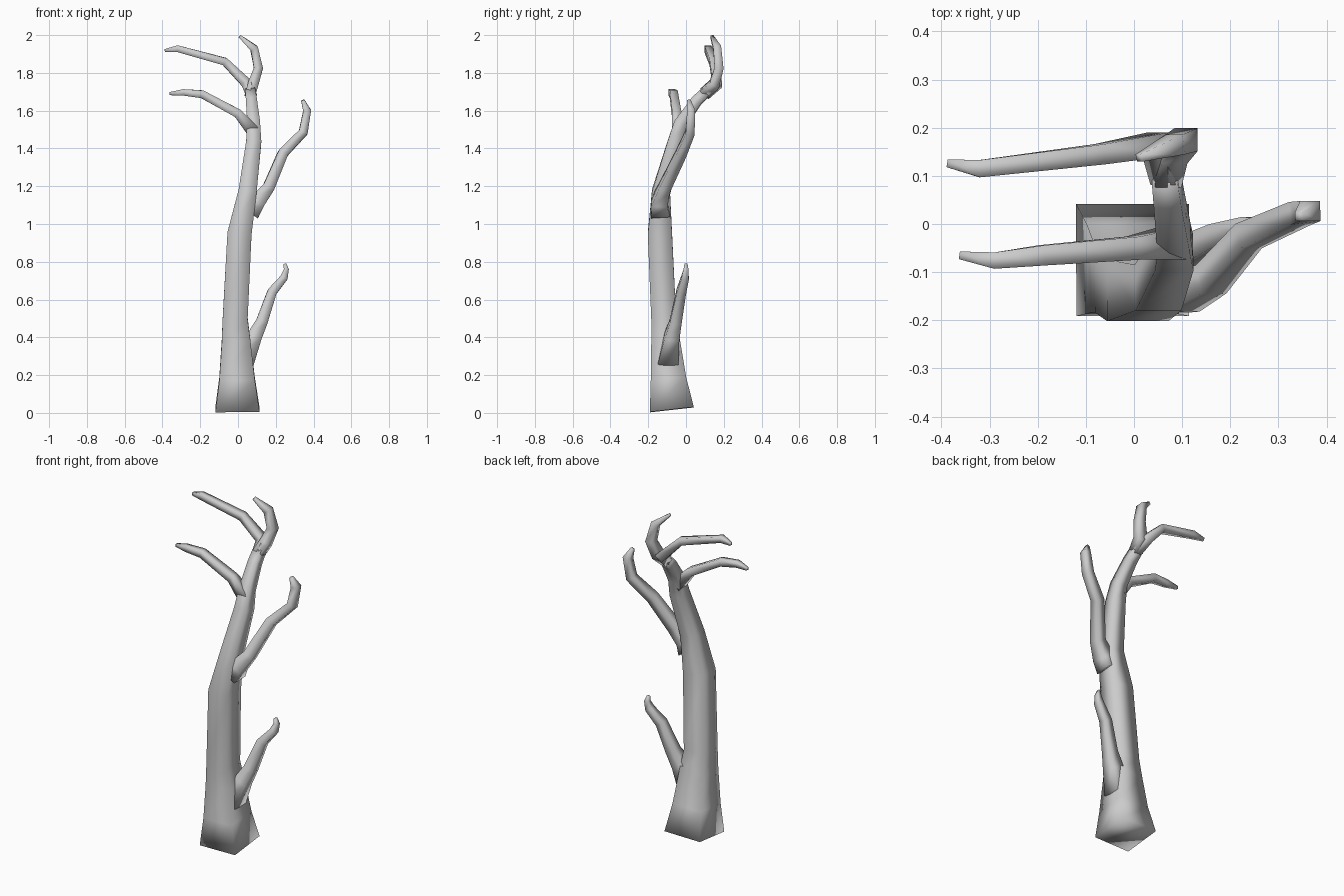
import bpy, bmesh
from mathutils import Vector


def limb(name, stations):
    """Square tube swept through (x, y, z, half_width) stations."""
    pts = [Vector(s[:3]) for s in stations]
    bm = bmesh.new()
    rings = []
    last = len(pts) - 1
    for i, p in enumerate(pts):
        a = (p - pts[i - 1]).normalized() if i > 0 else Vector()
        b = (pts[i + 1] - p).normalized() if i < last else Vector()
        t = (a + b).normalized()
        u = Vector((0, 1, 0))
        u = (u - t * u.dot(t)).normalized()
        v = t.cross(u)
        r = stations[i][3]
        rings.append([bm.verts.new(p + r * (u * su + v * sv))
                      for su, sv in ((-1, -1), (1, -1), (1, 1), (-1, 1))])
    for lo, hi in zip(rings, rings[1:]):
        for k in range(4):
            m = (k + 1) % 4
            bm.faces.new((lo[k], lo[m], hi[m], hi[k]))
    bm.faces.new(rings[0])
    bm.faces.new(rings[-1])
    bmesh.ops.recalc_face_normals(bm, faces=bm.faces)
    for f in bm.faces:
        f.smooth = True
    me = bpy.data.meshes.new(name)
    bm.to_mesh(me)
    bm.free()
    ob = bpy.data.objects.new(name, me)
    bpy.context.collection.objects.link(ob)
    return ob


# Trunk, leaning forward then sweeping back toward the crown
limb("trunk", [
    (-0.003, -0.075, 0.017, 0.117), (-0.005, -0.093, 0.18, 0.094),
    (-0.01, -0.108, 0.38, 0.076), (-0.015, -0.118, 0.50, 0.066),
    (0.008, -0.138, 0.95, 0.064), (0.05, -0.132, 1.17, 0.048),
    (0.083, -0.058, 1.43, 0.040), (0.083, -0.03, 1.53, 0.034),
    (0.072, 0.055, 1.65, 0.029), (0.066, 0.105, 1.70, 0.027)])

# Low branch on the right
limb("low_right_branch", [
    (0.03, -0.095, 0.27, 0.055), (0.085, -0.075, 0.40, 0.040),
    (0.125, -0.055, 0.48, 0.031), (0.18, -0.025, 0.64, 0.025),
    (0.243, -0.005, 0.715, 0.020), (0.256, 0.0, 0.76, 0.013),
    (0.248, 0.0, 0.79, 0.008)])

# Middle branch on the right, with a flared root
limb("middle_right_branch", [
    (0.065, -0.135, 1.06, 0.050), (0.10, -0.14, 1.115, 0.042),
    (0.16, -0.115, 1.19, 0.031), (0.238, -0.025, 1.375, 0.027),
    (0.345, 0.022, 1.485, 0.024), (0.366, 0.027, 1.60, 0.021),
    (0.343, 0.015, 1.655, 0.009)])

# Lower branch reaching left
limb("lower_left_branch", [
    (0.08, -0.04, 1.49, 0.034), (0.0, -0.05, 1.585, 0.024),
    (-0.19, -0.065, 1.687, 0.021), (-0.29, -0.076, 1.697, 0.017),
    (-0.362, -0.065, 1.69, 0.008)])

# Upper branch reaching left
limb("upper_left_branch", [
    (0.068, 0.10, 1.69, 0.028), (0.045, 0.165, 1.745, 0.027),
    (-0.07, 0.145, 1.86, 0.021), (-0.32, 0.115, 1.928, 0.018),
    (-0.387, 0.126, 1.918, 0.008)])

# Crown tip curling up
limb("crown_branch", [
    (0.066, 0.095, 1.69, 0.028), (0.08, 0.15, 1.74, 0.028),
    (0.108, 0.175, 1.825, 0.024), (0.085, 0.165, 1.93, 0.021),
    (0.01, 0.137, 1.993, 0.008)])
